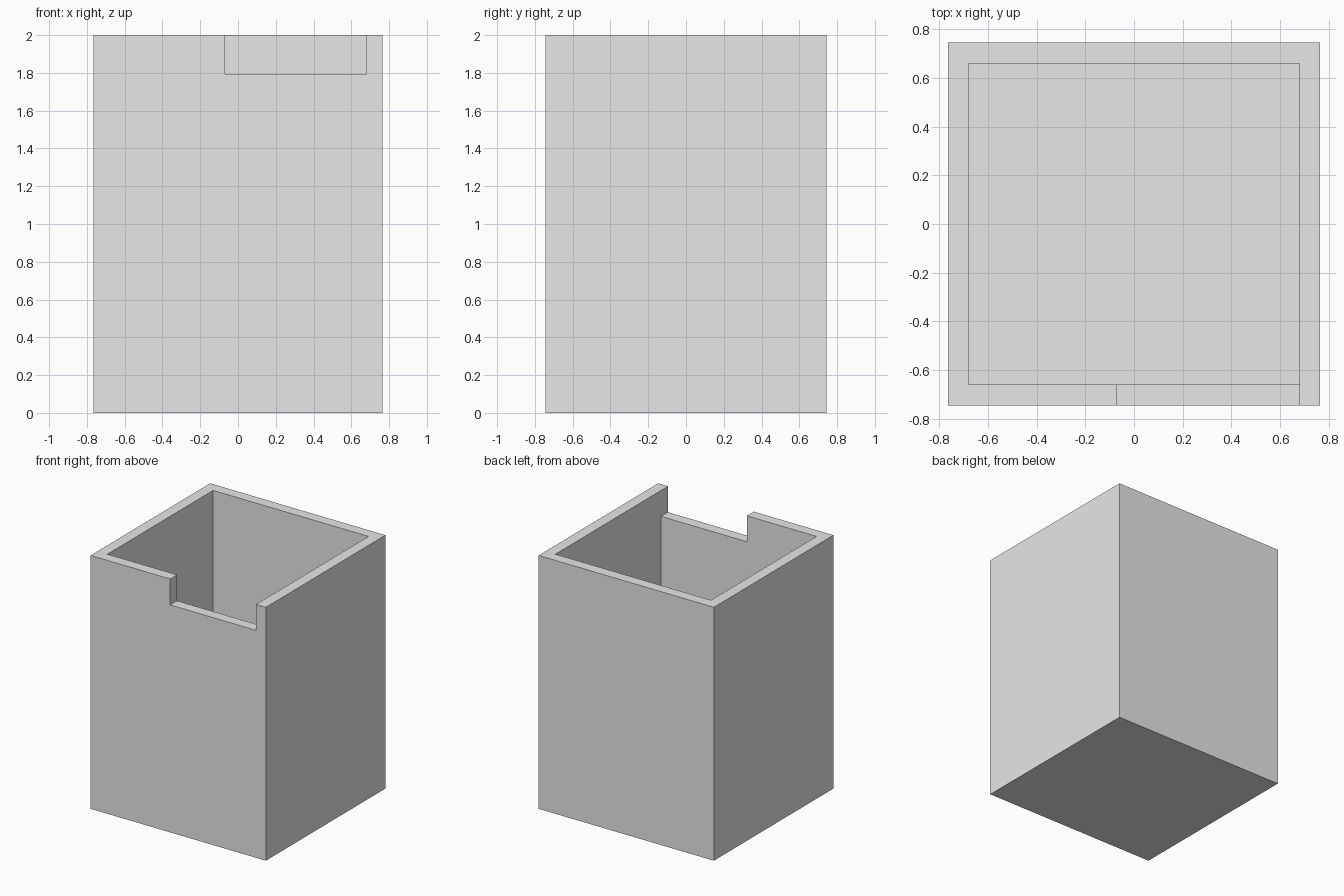
import bpy
from mathutils import Vector

cube = bpy.data.objects.get("Cube")
if cube:
    bpy.data.objects.remove(cube, do_unlink=True)

HALF_X, HALF_Y, HEIGHT = 0.765, 0.745, 2.0
WALL = 0.086
NOTCH_LEFT, NOTCH_BOTTOM = -0.07, 1.795

grey = bpy.data.materials.new("light_grey")
grey.use_nodes = True
colour = (0.8, 0.8, 0.8, 1)
grey.diffuse_color = colour
grey.node_tree.nodes["Principled BSDF"].inputs["Base Color"].default_value = colour


def box(name, low, high):
    """Box spanning two opposite corners."""
    low, high = Vector(low), Vector(high)
    bpy.ops.mesh.primitive_cube_add(size=1, location=(low + high) / 2)
    obj = bpy.context.object
    obj.name = name
    obj.scale = high - low
    bpy.ops.object.transform_apply(location=True, rotation=False, scale=True)
    obj.data.materials.append(grey)
    return obj


def cut(target, cutter):
    """Subtract a hidden cutter and apply the result."""
    mod = target.modifiers.new(cutter.name, 'BOOLEAN')
    mod.operation, mod.solver, mod.object = 'DIFFERENCE', 'EXACT', cutter
    bpy.context.view_layer.objects.active = target
    bpy.ops.object.modifier_apply(modifier=mod.name)
    bpy.data.objects.remove(cutter, do_unlink=True)


inner_x, inner_y = HALF_X - WALL, HALF_Y - WALL

# Outer body of the open container
body = box("container", (-HALF_X, -HALF_Y, 0), (HALF_X, HALF_Y, HEIGHT))

# Hollow interior, leaving a floor as thick as the walls
cut(body, box("cavity_cutter", (-inner_x, -inner_y, WALL),
              (inner_x, inner_y, HEIGHT + 0.5)))

# Notch in the front rim, reaching the inner face of the left wall
cut(body, box("notch_cutter", (NOTCH_LEFT, -HALF_Y - 0.5, NOTCH_BOTTOM),
              (inner_x, 0, HEIGHT + 0.5)))
